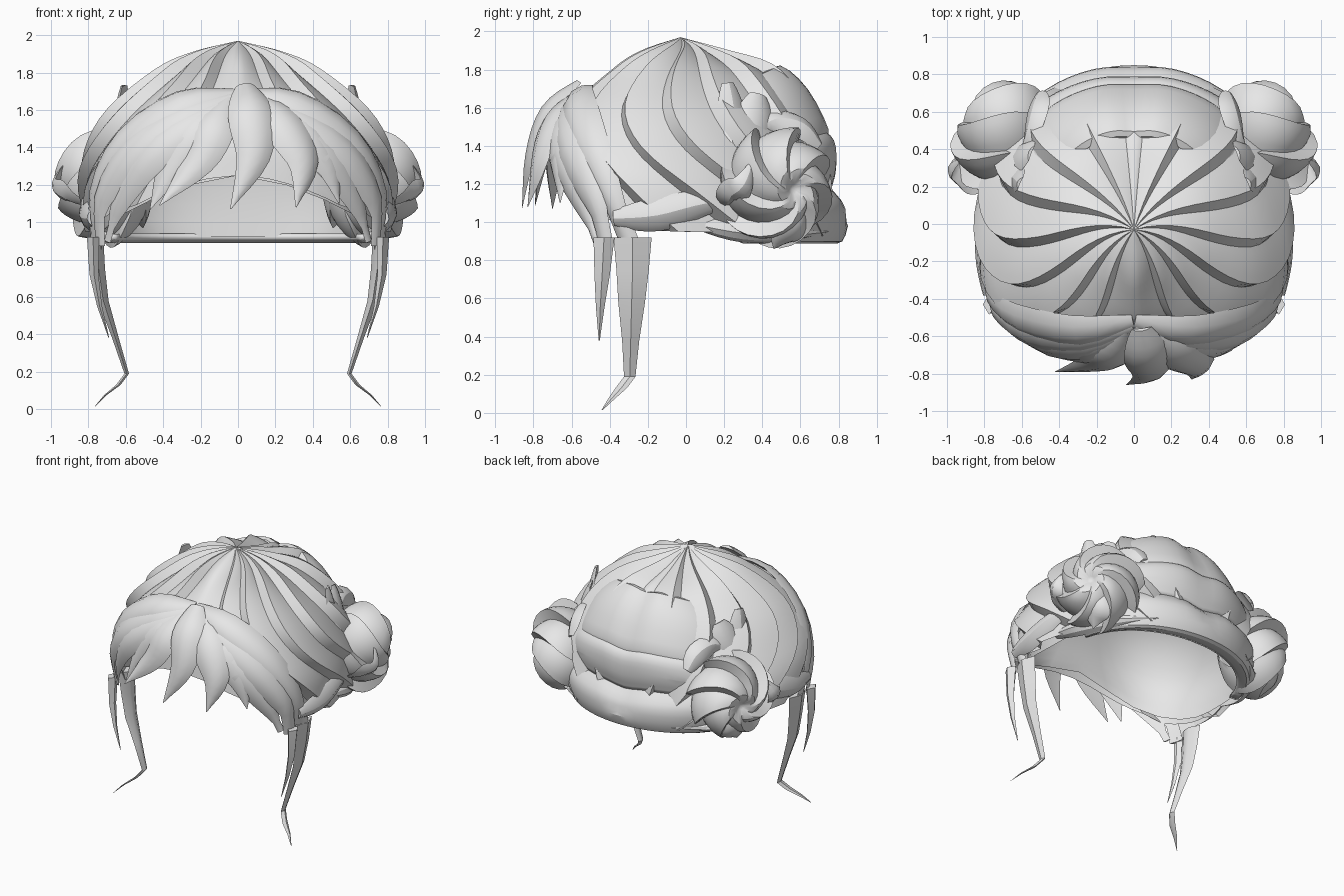
import bpy, bmesh, math
from mathutils import Vector

cube = bpy.data.objects.get("Cube")
if cube:
    bpy.data.objects.remove(cube)

hair = bpy.data.materials.new("light_grey_hair")
hair.use_nodes = True
GREY = (0.8, 0.8, 0.8, 1)
hair.diffuse_color = GREY
hair.node_tree.nodes["Principled BSDF"].inputs["Base Color"].default_value = GREY


def sample(points, t):
    """Smooth curve through a few points, t in 0..1."""
    p = [Vector(q) for q in points]
    s = min(max(t, 0), 1) * (len(p) - 1)
    i = min(int(s), len(p) - 2)
    u = s - i
    b, c = p[i], p[i + 1]
    a = p[i - 1] if i else b * 2 - c
    d = p[i + 2] if i + 2 < len(p) else c * 2 - b
    return 0.5 * (2 * b + (c - a) * u + (2 * a - 5 * b + 4 * c - d) * u ** 2
                  + (3 * b - a - 3 * c + d) * u ** 3)


def make(name, rows, closed=False, mirror=True, thick=0, caps=False):
    """Skin a list of point rows into a smooth, sharp-edged object."""
    bm = bmesh.new()
    grid = [[bm.verts.new(p) for p in row] for row in rows]
    n = len(grid[0])
    for r0, r1 in zip(grid, grid[1:]):
        for j in range(n if closed else n - 1):
            k = (j + 1) % n
            bm.faces.new((r0[j], r0[k], r1[k], r1[j]))
    if caps:
        bm.faces.new(grid[0])
        bm.faces.new(grid[-1])
    bmesh.ops.remove_doubles(bm, verts=bm.verts, dist=0.0005)
    bmesh.ops.recalc_face_normals(bm, faces=bm.faces)
    mesh = bpy.data.meshes.new(name)
    bm.to_mesh(mesh)
    bm.free()
    mesh.materials.append(hair)
    ob = bpy.data.objects.new(name, mesh)
    bpy.context.collection.objects.link(ob)
    bpy.ops.object.select_all(action="DESELECT")
    ob.select_set(True)
    bpy.context.view_layer.objects.active = ob
    bpy.ops.object.shade_smooth_by_angle(angle=math.radians(30))
    if mirror:
        m = ob.modifiers.new("Mirror", "MIRROR")
        m.merge_threshold = 0.002
    if thick:
        s = ob.modifiers.new("Thickness", "SOLIDIFY")
        s.thickness = thick
        s.offset = -1


def ridged(surface, locks, lift, rows, cover, cols=5):
    """Rows of overlapping locks: each starts raised and dips before the next."""
    out = []
    for i in range(rows + 1):
        t = i / rows
        out.append([surface((k + cover * j / cols) / locks, t,
                            lift * (0.6 - j / cols) * min(1, 4 * t))
                    for k in range(locks) for j in range(cols + 1)])
    return out


def lock(name, path, width, height=0.05, mirror=True, steps=12, end=0.02, root=0.35):
    """Leaf-shaped lock of hair with a crescent section."""
    section = [(-1, -0.3), (-0.6, 0.6), (0, 1), (0.6, 0.6), (1, -0.3), (0, -0.1)]
    rows = []
    for i in range(steps + 1):
        t = i / steps
        p = sample(path, t)
        tan = (sample(path, min(t + 0.03, 1)) - sample(path, max(t - 0.03, 0))).normalized()
        out = p - Vector((0, 0, 1.15))
        out = (out - tan * out.dot(tan)).normalized()
        side = tan.cross(out)
        k = math.sin(math.pi * min(1, t * 0.9 + 0.1) ** 0.85)
        k = max(k, root * (1 - t) ** 2, end)
        rows.append([p + side * width * k * a + out * height * k * b for a, b in section])
    make(name, rows, True, mirror, caps=True)


# Crown cap: three profiles blended round the head, swept into locks
SIDE = [(0, 1.97), (0.22, 1.9), (0.43, 1.79), (0.66, 1.6), (0.78, 1.4), (0.82, 1.2), (0.78, 0.95)]
BACK = [(0, 1.97), (0.25, 1.89), (0.51, 1.81), (0.63, 1.66), (0.74, 1.4), (0.77, 1.15), (0.77, 0.92)]
FRONT = [(0, 1.97), (0.18, 1.89), (0.33, 1.78), (0.46, 1.67), (0.54, 1.56), (0.6, 1.42), (0.62, 1.25)]


def cap(u, t, lift):
    a = -math.pi / 2 + math.pi * min(u, 1) ** 0.75
    a += math.cos(a) * (0.5 * t * t - 0.5 * math.sin(math.pi * t))
    s = math.sin(a) ** 2
    fwd = FRONT if math.sin(a) < 0 else BACK
    p = sample(SIDE, t).lerp(sample(fwd, t), s)
    r = p.x * (1 + 0.1 * t * math.sin(2 * a) ** 2) + lift * 0.8
    return Vector((r * math.cos(a), r * math.sin(a) - 0.03, p.y + lift * 0.4 * (1 - t)))


crown = ridged(cap, 8, 0.08, 22, 0.78)
for t, row in enumerate(crown):
    row.append(cap(1, t / 22, 0))
make("crown_cap", crown)
make("scalp_lining", ridged(lambda u, t, lift: cap(u, t, -0.07 * min(1, 3 * t)), 1, 0, 16, 1, 24))

# Layered rolls across the back: (depth, height, half width)
ROLLS = {
    "back_roll_upper": [(0.43, 1.77, 0.36), (0.51, 1.83, 0.46), (0.65, 1.71, 0.6), (0.76, 1.5, 0.7), (0.73, 1.44, 0.7)],
    "back_roll_middle": [(0.7, 1.52, 0.68), (0.79, 1.44, 0.74), (0.8, 1.3, 0.77), (0.77, 1.18, 0.76)],
    "back_roll_lower": [(0.74, 1.22, 0.74), (0.85, 1.08, 0.78), (0.82, 0.9, 0.74), (0.7, 0.91, 0.68)],
}
for name, prof in ROLLS.items():
    rows = []
    for i in range(13):
        y, z, w = sample(prof, i / 12)
        row = []
        for j in range(15):
            f = j / 14 * 1.3
            notch = math.exp(-(f / 0.16) ** 2) * (z > 1)
            row.append((w * math.sin(f), (y - 0.015 * notch) * math.cos(f) ** 0.75,
                        z - 0.03 * notch - 0.09 * f * f * (z > 1.3)))
        rows.append(row)
    make(name, rows, thick=0.03)

# Side curtains sweeping from the fringe parting to the temples
lock("curtain_outer", [(0, -0.53, 1.68), (0.3, -0.58, 1.63), (0.6, -0.52, 1.43),
                       (0.76, -0.4, 1.15), (0.76, -0.29, 0.87)], 0.125, 0.05, end=0.45)
lock("curtain_middle", [(0, -0.55, 1.67), (0.28, -0.62, 1.57), (0.56, -0.59, 1.38),
                        (0.73, -0.48, 1.12), (0.74, -0.42, 0.88)], 0.13, 0.05, end=0.35)
lock("curtain_inner", [(0, -0.56, 1.66), (0.25, -0.65, 1.53), (0.48, -0.64, 1.36),
                       (0.63, -0.55, 1.12), (0.7, -0.47, 0.9)], 0.13, 0.05, end=0.2)

# Fringe locks
FRINGE = [
    [(0.04, -0.56, 1.73), (0.07, -0.72, 1.58), (0.08, -0.81, 1.35), (-0.04, -0.86, 1.07)],
    [(0.1, -0.57, 1.67), (0.24, -0.7, 1.53), (0.35, -0.77, 1.32), (0.31, -0.83, 1.08)],
    [(0.12, -0.57, 1.65), (0.34, -0.65, 1.5), (0.48, -0.66, 1.32), (0.54, -0.66, 1.1)],
    [(-0.05, -0.57, 1.66), (-0.14, -0.7, 1.5), (-0.22, -0.75, 1.32), (-0.42, -0.79, 1.09)],
    [(-0.08, -0.57, 1.65), (-0.24, -0.67, 1.5), (-0.36, -0.69, 1.3), (-0.47, -0.7, 1.07)],
]
for i, path in enumerate(FRINGE):
    lock("fringe_lock_%d" % (i + 1), path, 0.125, 0.045, mirror=False)

# Low locks wrapped above the ears
lock("ear_lock", [(0.79, -0.38, 1.02), (0.81, -0.15, 1.04), (0.8, 0.1, 1.1), (0.74, 0.35, 1.12)], 0.09, 0.04)
lock("nape_lock", [(0.76, 0.05, 0.99), (0.74, 0.3, 0.95), (0.62, 0.55, 0.94), (0.4, 0.75, 0.95)], 0.06, 0.04)


# Loose strands at the temples: (x, y, z, half depth)
def strand(name, stations, thin):
    rows = []
    for x, y, z, w in stations:
        h = w * thin
        rows.append([(x + h, y, z), (x, y + w, z), (x - h, y + w * 0.3, z),
                     (x - h, y - w * 0.3, z), (x, y - w, z)])
    make(name, rows, True, caps=True)


strand("long_strand", [(0.76, -0.28, 0.92, 0.1), (0.745, -0.28, 0.75, 0.085), (0.72, -0.285, 0.58, 0.07),
                       (0.655, -0.29, 0.38, 0.045), (0.595, -0.295, 0.19, 0.03),
                       (0.64, -0.34, 0.13, 0.03), (0.71, -0.39, 0.075, 0.018), (0.765, -0.44, 0.015, 0.003)], 0.4)
strand("short_strand", [(0.775, -0.43, 0.92, 0.055), (0.77, -0.44, 0.72, 0.04),
                        (0.74, -0.45, 0.55, 0.022), (0.69, -0.455, 0.38, 0.003)], 0.6)

# Swirled buns, narrowing toward the outer end
AXIS = Vector((0.85, 0.5, -0.1)).normalized()
U = AXIS.cross(Vector((0, 0, 1))).normalized()
V = AXIS.cross(U)
CENTRE = Vector((0.71, 0.47, 1.19))


def bun(u, t, lift):
    f = math.pi * t
    a = math.tau * u + 2.2 * (1 - t) ** 1.5
    fade = math.sin(f) ** 0.5 if 0 < t < 1 else 0
    r = (0.3 * math.sin(f) ** 0.8 + lift) * fade * (0.82 + 0.28 * t) if fade else 0
    d = 0.26 * math.cos(f) - 0.09 * math.exp(-(t / 0.12) ** 2) + lift * 0.5 * fade
    return CENTRE + AXIS * d + (U * math.cos(a) + V * math.sin(a)) * r


make("swirled_bun", ridged(bun, 7, 0.07, 18, 0.85), True)

# Tufts gathered round the bun
TUFTS = [
    ([(0.61, 0.22, 1.73), (0.63, 0.24, 1.56), (0.7, 0.23, 1.38), (0.74, 0.2, 1.18)], 0.08),
    ([(0.55, 0.38, 1.67), (0.6, 0.36, 1.54), (0.66, 0.32, 1.42), (0.74, 0.28, 1.25)], 0.11),
    ([(0.5, 0.7, 1.4), (0.52, 0.6, 1.5), (0.56, 0.46, 1.53), (0.63, 0.34, 1.46)], 0.08),
    ([(0.8, 0.2, 1.1), (0.9, 0.24, 1.15), (0.97, 0.3, 1.2), (0.91, 0.36, 1.34)], 0.08),
    ([(0.8, 0.6, 1.06), (0.8, 0.56, 0.98), (0.78, 0.5, 0.92), (0.76, 0.46, 0.86)], 0.1),
]
for i, (path, width) in enumerate(TUFTS):
    lock("bun_tuft_%d" % (i + 1), path, width, 0.035, root=0.1)
